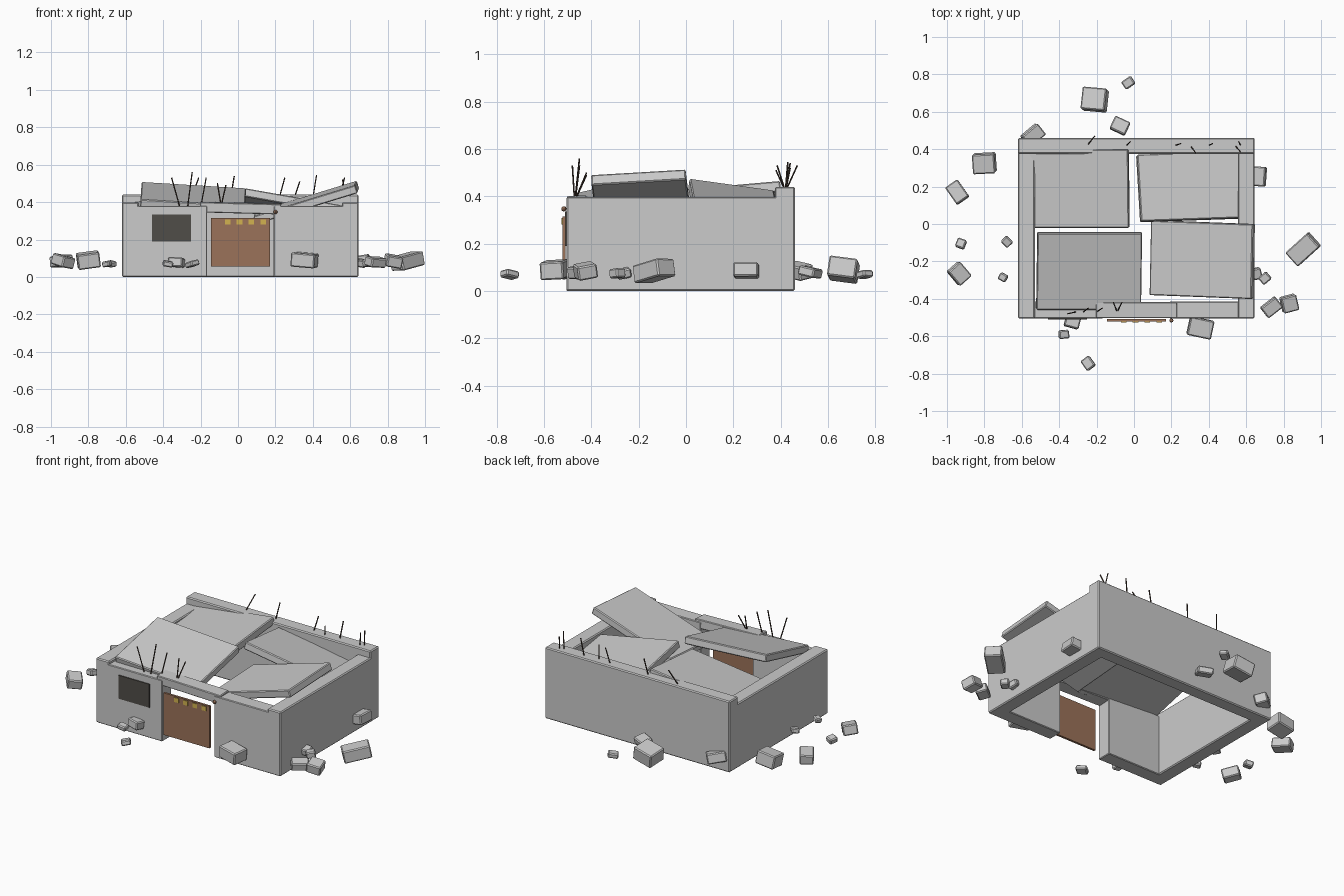
import bpy, random
from math import radians
from mathutils import Vector

random.seed(4)


def material(name, rgb):
    m = bpy.data.materials.new(name)
    m.diffuse_color = (*rgb, 1)
    return m


RUST = material("dark_rust", (0.06, 0.04, 0.03))
DOOR = material("rusty_door", (0.33, 0.17, 0.10))
YELLOW = material("hazard_yellow", (0.65, 0.45, 0.08))
DARK = material("window_dark", (0.08, 0.075, 0.065))


def box(name, centre, size, rot=(0, 0, 0), bevel=0.0, mat=None):
    bpy.ops.mesh.primitive_cube_add(size=1, location=centre,
                                    rotation=[radians(a) for a in rot])
    o = bpy.context.object
    o.name = name
    o.scale = size
    bpy.ops.object.transform_apply(location=False, rotation=False, scale=True)
    if bevel:
        b = o.modifiers.new("edge", 'BEVEL')
        b.width, b.segments = bevel, 1
    if mat:
        o.data.materials.append(mat)
    return o


def span(name, lo, hi, **kw):
    lo, hi = Vector(lo), Vector(hi)
    return box(name, (lo + hi) / 2, hi - lo, **kw)


def rod(name, base, tip, r=0.0035):
    base, tip = Vector(base), Vector(tip)
    d = tip - base
    bpy.ops.mesh.primitive_cylinder_add(vertices=6, radius=r, depth=d.length,
                                        location=(base + tip) / 2)
    o = bpy.context.object
    o.name = name
    o.rotation_euler = d.to_track_quat('Z', 'Y').to_euler()
    o.data.materials.append(RUST)


# Walls, open at top and bottom
span("left_wall", (-0.62, -0.505, 0), (-0.53, 0.46, 0.398), bevel=0.006)
span("right_wall", (0.555, -0.505, 0), (0.645, 0.46, 0.398), bevel=0.006)
span("back_wall", (-0.62, 0.375, 0), (0.645, 0.46, 0.44), bevel=0.006)
span("front_wall_left", (-0.61, -0.505, 0), (-0.165, -0.415, 0.38), bevel=0.004)
span("front_wall_right", (0.19, -0.505, 0), (0.635, -0.415, 0.38), bevel=0.004)
box("lintel", (0.013, -0.46, 0.369), (0.435, 0.085, 0.055), (3, 1.5, 0), bevel=0.004)

# Blind window and door with hazard marks
span("window_panel", (-0.46, -0.511, 0.19), (-0.25, -0.50, 0.335), mat=DARK)
span("door", (-0.145, -0.522, 0.055), (0.17, -0.508, 0.315), mat=DOOR)
for i in range(4):
    x = -0.055 + i * 0.063
    span("hazard_mark", (x - 0.015, -0.526, 0.28), (x + 0.015, -0.52, 0.308), mat=YELLOW)
bpy.ops.mesh.primitive_uv_sphere_add(segments=8, ring_count=6, radius=0.011,
                                     location=(0.2, -0.516, 0.347))
lamp = bpy.context.object
lamp.name = "door_lamp"
lamp.data.materials.append(DOOR)

# Collapsed roof slabs: centre of top face, size, tilt
T = 0.045
for name, c, s, rot in [
    ("roof_slab_back_left", (-0.305, 0.19, 0.413), (0.56, 0.42), (5, -7, 0)),
    ("roof_slab_front_left", (-0.24, -0.25, 0.445), (0.56, 0.42), (13, 3.5, 0)),
    ("roof_slab_back_right", (0.31, 0.20, 0.400), (0.58, 0.36), (-8, 10, 2)),
    ("roof_slab_front_right", (0.365, -0.19, 0.420), (0.57, 0.40), (3.5, -17, -2.2)),
]:
    box(name, (c[0], c[1], c[2] - T / 2), (*s, T), rot, bevel=0.005)

# Bent reinforcement rods on the back wall, front wall and lintel
for x, dx, dy, top in [(-0.25, 0.04, 0.05, 0.53), (-0.04, 0.02, 0.02, 0.54),
                       (0.22, 0.03, 0.01, 0.53), (0.30, 0.03, -0.04, 0.51),
                       (0.40, 0.02, 0.01, 0.545), (0.54, 0.03, -0.035, 0.53),
                       (0.57, -0.01, 0.02, 0.52)]:
    rod("back_rebar", (x, 0.42, 0.42), (x + dx, 0.42 + dy, top))
for x, dx, dy, z, top in [(-0.31, -0.045, -0.01, 0.37, 0.53), (-0.27, 0.025, 0.02, 0.37, 0.56),
                          (-0.20, 0.03, 0.02, 0.37, 0.53), (-0.09, -0.02, 0.05, 0.38, 0.50),
                          (-0.09, 0.025, 0.05, 0.38, 0.49)]:
    rod("front_rebar", (x, -0.47, z), (x + dx, -0.47 + dy, top))

# Scattered rubble: x, y, z, length, width, height, turn
RUBBLE = [
    (-0.21, 0.665, 0.09, 0.13, 0.12, 0.085, -5), (-0.03, 0.755, 0.07, 0.06, 0.05, 0.03, 35),
    (-0.075, 0.525, 0.08, 0.09, 0.075, 0.04, -25), (-0.54, 0.475, 0.085, 0.11, 0.075, 0.06, 40),
    (-0.80, 0.325, 0.09, 0.12, 0.105, 0.08, 3), (-0.945, 0.17, 0.085, 0.11, 0.08, 0.06, -55),
    (-0.925, -0.105, 0.075, 0.05, 0.05, 0.035, -20), (-0.935, -0.265, 0.085, 0.10, 0.085, 0.06, -50),
    (-0.68, -0.095, 0.07, 0.05, 0.045, 0.03, -45), (-0.70, -0.285, 0.07, 0.045, 0.04, 0.03, -30),
    (-0.33, -0.525, 0.078, 0.08, 0.06, 0.05, -15), (-0.375, -0.59, 0.07, 0.055, 0.045, 0.03, 5),
    (-0.245, -0.745, 0.07, 0.065, 0.055, 0.03, -55), (0.355, -0.555, 0.09, 0.13, 0.10, 0.075, -12),
    (0.655, 0.255, 0.085, 0.10, 0.105, 0.06, -4), (0.905, -0.135, 0.085, 0.16, 0.10, 0.075, 42),
    (0.655, -0.265, 0.075, 0.05, 0.06, 0.04, 15), (0.70, -0.29, 0.075, 0.055, 0.05, 0.04, 40),
    (0.735, -0.445, 0.08, 0.10, 0.07, 0.05, 38), (0.83, -0.425, 0.085, 0.085, 0.085, 0.06, 15),
]
for x, y, z, l, w, h, turn in RUBBLE:
    tilt = [random.uniform(-14, 14) for _ in range(2)]
    box("rubble_chunk", (x, y, z), (l, w, h), (*tilt, turn), bevel=0.006)
